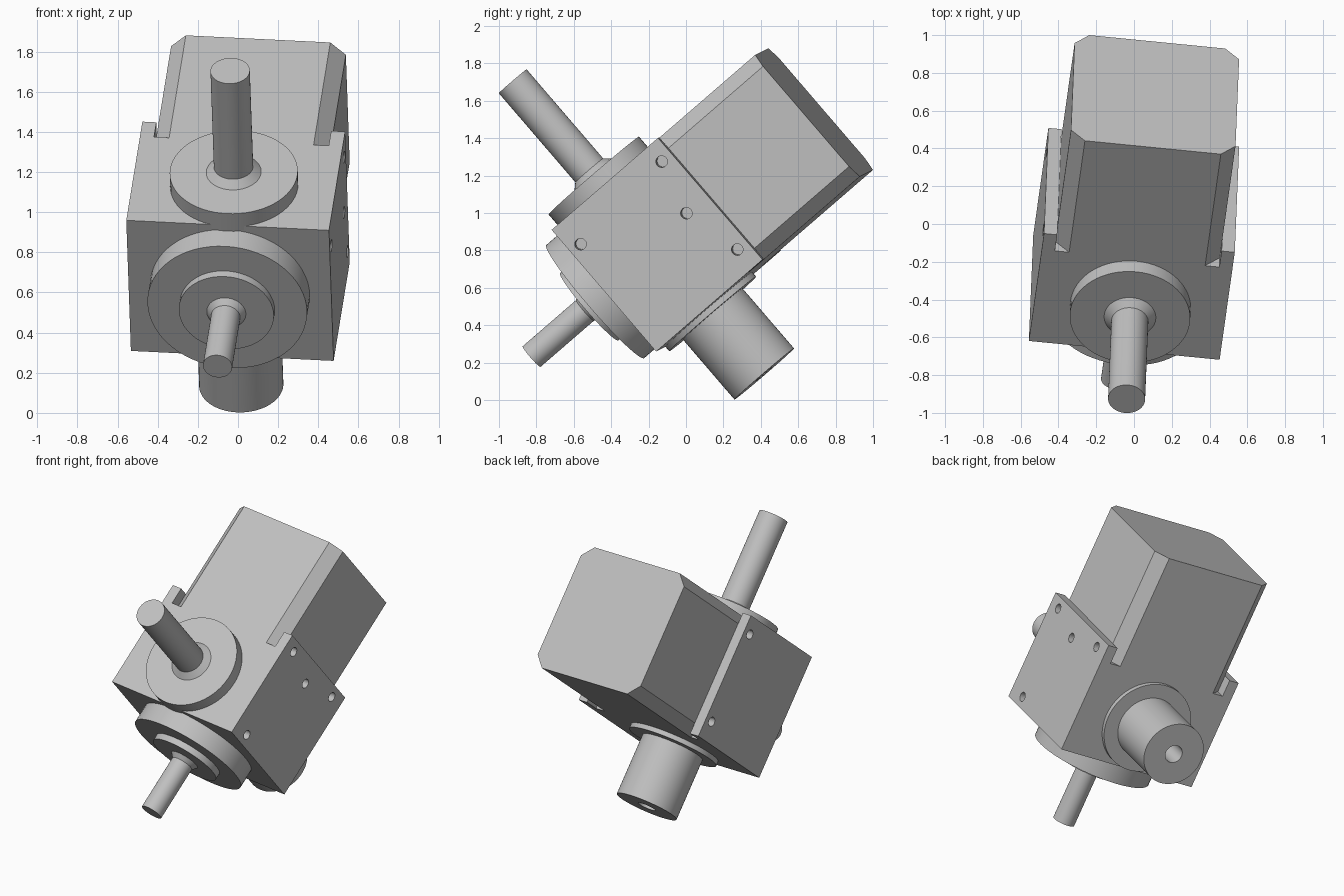
import bpy, bmesh
from math import pi
from mathutils import Matrix, Vector

cube = bpy.data.objects.get("Cube")
if cube:
    bpy.data.objects.remove(cube)

# One plain metal colour
metal = bpy.data.materials.new("light grey metal")
metal.use_nodes = True
grey = (0.53, 0.53, 0.53, 1)
metal.diffuse_color = grey
metal.node_tree.nodes["Principled BSDF"].inputs["Base Color"].default_value = grey

# Tilted machine frame: x across, y along the motor, z along the upper shaft
across = Vector((0.994, -0.098, -0.049)).normalized()
along = Vector((0.105, 0.752, 0.65))
along = (along - across * along.dot(across)).normalized()
up = across.cross(along)
FRAME = Matrix.Translation((0, -0.105, 0.855)) @ Matrix((across, along, up)).transposed().to_4x4()

HALF_W, HALF_L, HALF_H = 0.508, 0.378, 0.429
MOTOR_W, MOTOR_START, MOTOR_END = 0.438, 0.265, 1.05
CHAMFER = 0.076
SHAFT_Y = -0.07


def add_object(name, bm, local=Matrix.Identity(4)):
    bmesh.ops.remove_doubles(bm, verts=bm.verts, dist=1e-5)
    bmesh.ops.recalc_face_normals(bm, faces=bm.faces)
    mesh = bpy.data.meshes.new(name)
    bm.to_mesh(mesh)
    bm.free()
    mesh.materials.append(metal)
    obj = bpy.data.objects.new(name, mesh)
    bpy.context.collection.objects.link(obj)
    obj.matrix_world = FRAME @ local
    return obj


def prism(name, points, direction):
    bm = bmesh.new()
    face = bm.faces.new([bm.verts.new(p) for p in points])
    new = bmesh.ops.extrude_face_region(bm, geom=[face])["geom"]
    bmesh.ops.translate(bm, verts=[v for v in new if isinstance(v, bmesh.types.BMVert)], vec=direction)
    return add_object(name, bm)


def lathe(name, profile, local):
    bm = bmesh.new()
    verts = [bm.verts.new((r, 0, h)) for r, h in profile]
    edges = [bm.edges.new(pair) for pair in zip(verts, verts[1:])]
    bmesh.ops.spin(bm, geom=verts + edges, axis=(0, 0, 1), cent=(0, 0, 0),
                   angle=2 * pi, steps=64, use_duplicate=False)
    obj = add_object(name, bm, local)
    bpy.ops.object.select_all(action="DESELECT")
    obj.select_set(True)
    bpy.context.view_layer.objects.active = obj
    bpy.ops.object.shade_smooth_by_angle(angle=pi / 7)
    return obj


# Gearbox body with two side cheeks reaching back along the motor
half = [(HALF_W, -HALF_L), (HALF_W, HALF_L), (MOTOR_W, HALF_L), (MOTOR_W, MOTOR_START)]
outline = half + [(-x, y) for x, y in reversed(half)]
body = prism("gearbox_body", [(x, y, -HALF_H) for x, y in outline], (0, 0, 2 * HALF_H))

# Motor housing with chamfered long edges
w, h, c = MOTOR_W, HALF_H, CHAMFER
corner = [(w, h - c), (w - c, h)]
section = (corner + [(-x, z) for x, z in reversed(corner)]
           + [(-x, -z) for x, z in corner] + [(x, -z) for x, z in reversed(corner)])
prism("motor_housing", [(x, MOTOR_START, z) for x, z in section], (0, MOTOR_END - MOTOR_START, 0))

# Mounting holes in the cheeks: side, along, up
holes = [(1, -0.31, 0.27), (1, 0.31, 0.32), (1, 0.23, 0.025), (1, 0.31, -0.3),
         (-1, 0.31, 0.32), (-1, 0.31, -0.3)]
bm = bmesh.new()
for side, y, z in holes:
    place = Matrix.Translation((side * HALF_W, y, z)) @ Matrix.Rotation(pi / 2, 4, "Y")
    bmesh.ops.create_cone(bm, cap_ends=True, segments=24, radius1=0.031, radius2=0.031,
                          depth=0.136, matrix=place)
cutter = add_object("hole_cutter", bm)
cutter.hide_render = True
cut = body.modifiers.new("holes", "BOOLEAN")
cut.object = cutter
cut.solver = "EXACT"
bpy.context.view_layer.objects.active = body
bpy.ops.object.modifier_apply(modifier=cut.name)
bpy.data.objects.remove(cutter)

# Upper flange and shaft
upward = Matrix.Translation((0, SHAFT_Y, 0))
lathe("upper_flange", [(0, 0.4), (0.319, 0.4), (0.319, 0.515), (0, 0.515)], upward)
lathe("upper_shaft", [(0, 0.5), (0.137, 0.5), (0.137, 0.515), (0.098, 0.552),
                      (0.098, 1.18), (0, 1.18)], upward)

# Front stepped flange and input shaft
forward = Matrix.Rotation(pi / 2, 4, "X")
lathe("front_flange", [(0, 0.36), (0.4, 0.36), (0.4, 0.505), (0.238, 0.505),
                       (0.238, 0.548), (0, 0.548)], forward)
lathe("front_shaft", [(0, 0.53), (0.098, 0.53), (0.098, 0.548), (0.073, 0.578),
                      (0.073, 0.958), (0, 0.958)], forward)

# Lower flange and hollow output boss
downward = upward @ Matrix.Rotation(pi, 4, "X")
lathe("lower_flange", [(0, 0.4), (0.306, 0.4), (0.306, 0.461), (0, 0.461)], downward)
lathe("output_boss", [(0, 0.45), (0.21, 0.45), (0.21, 0.884), (0.06, 0.884),
                      (0.06, 0.6), (0, 0.6)], downward)
